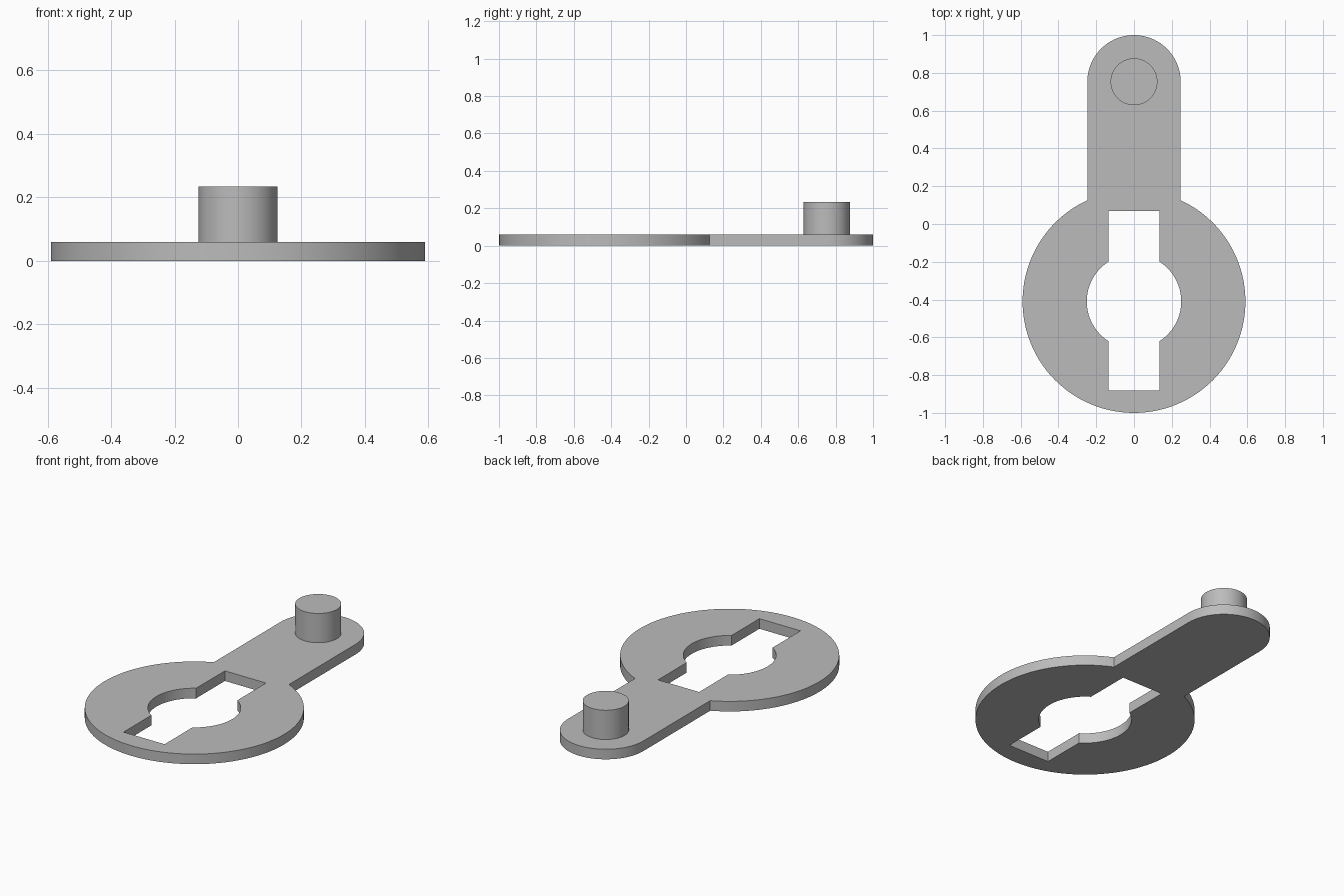
import bpy, bmesh
from math import sin, cos, pi, asin, acos, sqrt

cube = bpy.data.objects.get("Cube")
if cube:
    bpy.data.objects.remove(cube)

THICK = 0.06
HUB_Y, HUB_R = -0.41, 0.59
ARM_Y, ARM_R = 0.753, 0.247
BORE_R, SLOT_W = 0.25, 0.135
SLOT_BACK, SLOT_FRONT = 0.07, -0.882
PIN_R, PIN_TOP = 0.124, 0.234

grey = bpy.data.materials.new("plain grey")
grey.use_nodes = True
colour = (0.5, 0.5, 0.5, 1)
grey.diffuse_color = colour
grey.node_tree.nodes["Principled BSDF"].inputs["Base Color"].default_value = colour


def arc(cy, r, start, end, steps):
    """Points on an arc centred on x = 0."""
    angles = [start + (end - start) * i / steps for i in range(steps + 1)]
    return [(r * cos(a), cy + r * sin(a)) for a in angles]


def smooth(obj):
    bpy.ops.object.select_all(action='DESELECT')
    obj.select_set(True)
    bpy.context.view_layer.objects.active = obj
    bpy.ops.object.shade_smooth_by_angle(angle=pi / 6)


def extruded_plate(name, outlines, thickness):
    """Filled flat curve, later outlines being holes, turned into a mesh."""
    curve = bpy.data.curves.new(name, 'CURVE')
    curve.dimensions = '2D'
    curve.fill_mode = 'BOTH'
    curve.extrude = thickness / 2
    for points in outlines:
        spline = curve.splines.new('POLY')
        spline.points.add(len(points) - 1)
        for p, (x, y) in zip(spline.points, points):
            p.co = (x, y, 0, 1)
        spline.use_cyclic_u = True
    helper = bpy.data.objects.new(name + " outline", curve)
    bpy.context.collection.objects.link(helper)
    bpy.context.view_layer.update()
    mesh = bpy.data.meshes.new_from_object(helper)
    bpy.data.objects.remove(helper)
    bm = bmesh.new()
    bm.from_mesh(mesh)
    bmesh.ops.remove_doubles(bm, verts=bm.verts, dist=0.0001)
    bmesh.ops.translate(bm, verts=bm.verts, vec=(0, 0, thickness / 2))
    bmesh.ops.recalc_face_normals(bm, faces=bm.faces)
    bm.to_mesh(mesh)
    bm.free()
    mesh.materials.clear()
    mesh.materials.append(grey)
    obj = bpy.data.objects.new(name, mesh)
    bpy.context.collection.objects.link(obj)
    smooth(obj)
    return obj


# Plate: round hub joined to a round-ended arm
join = acos(ARM_R / HUB_R)
outer = arc(HUB_Y, HUB_R, pi - join, 2 * pi + join, 96) + arc(ARM_Y, ARM_R, 0, pi, 48)

# Opening: round bore crossed by a straight slot
edge = acos(SLOT_W / BORE_R)
opening = (arc(HUB_Y, BORE_R, -edge, edge, 24)
           + [(SLOT_W, SLOT_BACK), (-SLOT_W, SLOT_BACK)]
           + arc(HUB_Y, BORE_R, pi - edge, pi + edge, 24)
           + [(-SLOT_W, SLOT_FRONT), (SLOT_W, SLOT_FRONT)])
extruded_plate("crank_plate", [outer, opening], THICK)

# Pin standing on the arm end
bpy.ops.mesh.primitive_cylinder_add(vertices=64, radius=PIN_R, depth=PIN_TOP - THICK,
                                    location=(0, ARM_Y, (PIN_TOP + THICK) / 2))
pin = bpy.context.object
pin.name = "crank_pin"
pin.data.materials.append(grey)
smooth(pin)
